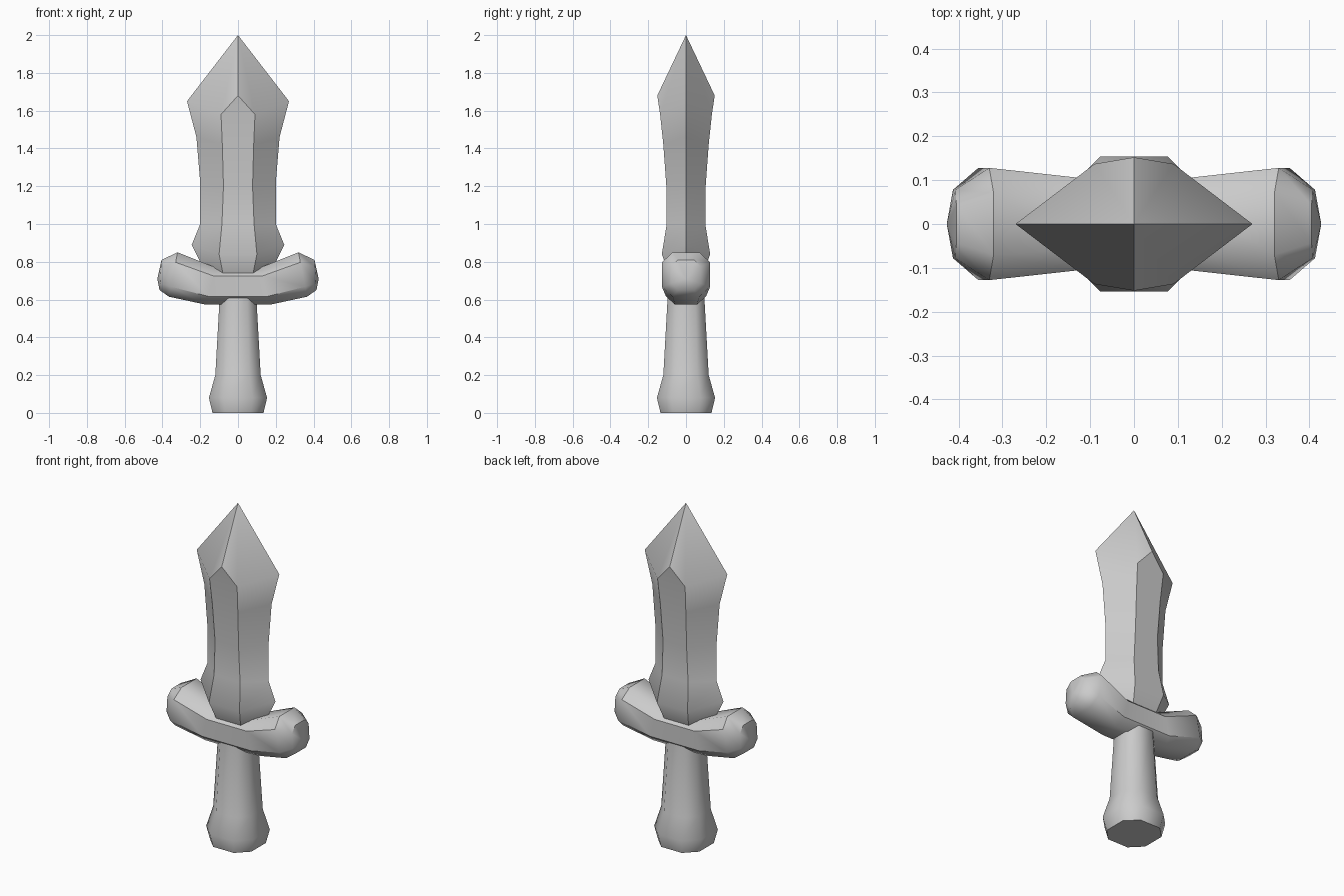
import bpy, bmesh, math

cube = bpy.data.objects.get("Cube")
if cube:
    bpy.data.objects.remove(cube)

grey = bpy.data.materials.new("plain_grey")
grey.use_nodes = True
grey.diffuse_color = (0.6, 0.6, 0.6, 1)
grey.node_tree.nodes["Principled BSDF"].inputs["Base Color"].default_value = (0.6, 0.6, 0.6, 1)


def octagon(k):
    """Chamfered unit square; k is the half width of each flat."""
    return [(1, -k), (1, k), (k, 1), (-k, 1), (-1, k), (-1, -k), (-k, -1), (k, -1)]


def bridge(bm, rings):
    for low, high in zip(rings, rings[1:]):
        n = len(low)
        for i in range(n):
            j = (i + 1) % n
            bm.faces.new((low[i], low[j], high[j], high[i]))


def add_ring(bm, points):
    return [bm.verts.new(p) for p in points]


def finish(bm, name, angle):
    bmesh.ops.recalc_face_normals(bm, faces=bm.faces)
    mesh = bpy.data.meshes.new(name)
    bm.to_mesh(mesh)
    bm.free()
    mesh.materials.append(grey)
    obj = bpy.data.objects.new(name, mesh)
    bpy.context.collection.objects.link(obj)
    bpy.ops.object.select_all(action='DESELECT')
    obj.select_set(True)
    bpy.context.view_layer.objects.active = obj
    bpy.ops.object.shade_smooth_by_angle(angle=math.radians(angle))


# Handle: eight-sided grip flaring to a pommel
bm = bmesh.new()
rings = [add_ring(bm, [(r * u, r * v, z) for u, v in octagon(0.5)])
         for z, r in ((0, 0.135), (0.08, 0.154), (0.2, 0.12), (0.65, 0.095))]
bridge(bm, rings)
bm.faces.new(rings[0])
bm.faces.new(rings[-1])
finish(bm, "handle", 46)

# Guard: upturned bar, each section given by its top, bottom and half depth
half = [(0.12, 0.77, 0.17, 0.573, 0.106),
        (0.32, 0.85, 0.365, 0.615, 0.128),
        (0.405, 0.81, 0.415, 0.65, 0.078)]
sections = [(-xt, zt, -xb, zb, d) for xt, zt, xb, zb, d in reversed(half)] + half
bm = bmesh.new()
rings = []
for xt, zt, xb, zb, d in sections:
    points = []
    for u, v in octagon(0.55):
        t = (v + 1) / 2
        points.append((xb + (xt - xb) * t, u * d, zb + (zt - zb) * t))
    rings.append(add_ring(bm, points))
bridge(bm, rings)
for ring, x in ((rings[0], -0.427), (rings[-1], 0.427)):
    end = bm.verts.new((x, 0, 0.71))
    for i in range(8):
        bm.faces.new((ring[i], ring[(i + 1) % 8], end))
finish(bm, "guard", 46)

# Blade: six-sided sections as edge width, edge height, flat half width, depth, flat height
bm = bmesh.new()
rings = []
for w, zw, a, d, zf in ((0.18, 0.76, 0.08, 0.09, 0.74),
                        (0.245, 0.89, 0.1, 0.128, 0.84),
                        (0.2, 1.0, 0.085, 0.102, 1.0),
                        (0.2, 1.22, 0.077, 0.104, 1.2),
                        (0.22, 1.46, 0.083, 0.12, 1.42),
                        (0.27, 1.65, 0.09, 0.137, 1.58)):
    rings.append(add_ring(bm, [(w, 0, zw), (a, d, zf), (-a, d, zf),
                               (-w, 0, zw), (-a, -d, zf), (a, -d, zf)]))
bridge(bm, rings)
bm.faces.new(rings[0])

# Pointed tip: four kite faces meeting on a front and back ridge
right, back_r, back_l, left, front_l, front_r = rings[-1]
tip = bm.verts.new((0, 0, 2))
for y, cl, cr in ((-0.152, front_l, front_r), (0.152, back_l, back_r)):
    ridge = bm.verts.new((0, y, 1.68))
    bm.faces.new((cl, cr, ridge))
    bm.faces.new((tip, ridge, cr, right))
    bm.faces.new((tip, ridge, cl, left))
finish(bm, "blade", 34)
